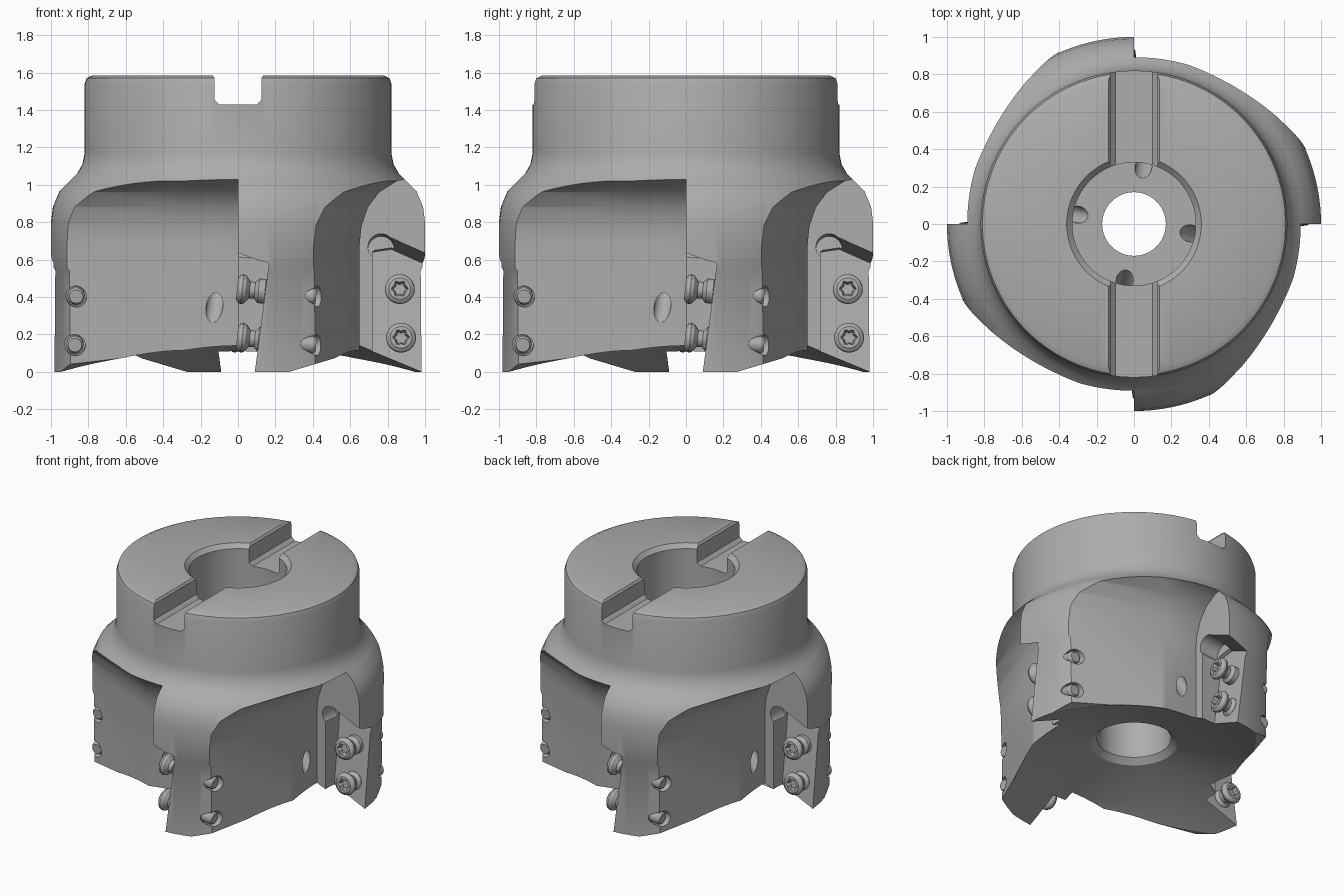
import bpy, bmesh, math
from mathutils import Matrix, Vector

cube = bpy.data.objects.get("Cube")
if cube:
    bpy.data.objects.remove(cube, do_unlink=True)

steel = bpy.data.materials.new("steel_grey")
steel.use_nodes = True
STEEL = (0.42, 0.42, 0.42, 1)
steel.diffuse_color = STEEL
steel.node_tree.nodes["Principled BSDF"].inputs["Base Color"].default_value = STEEL


def make_object(name, bm):
    bmesh.ops.recalc_face_normals(bm, faces=bm.faces)
    mesh = bpy.data.meshes.new(name)
    bm.to_mesh(mesh)
    bm.free()
    mesh.materials.append(steel)
    obj = bpy.data.objects.new(name, mesh)
    bpy.context.collection.objects.link(obj)
    return obj


def loft(bm, sections, closed=False):
    """Skin a list of equal-length point rings, capped unless closed."""
    rings = [[bm.verts.new(p) for p in s] for s in sections]
    n, m = len(rings[0]), len(rings)
    for i in range(m if closed else m - 1):
        a, b = rings[i], rings[(i + 1) % m]
        for j in range(n):
            k = (j + 1) % n
            bm.faces.new((a[j], a[k], b[k], b[j]))
    if not closed:
        bm.faces.new(rings[0])
        bm.faces.new(rings[-1])


def ring(r, z, n, star=1.0):
    """Circle of n points; every other point scaled by star."""
    return [(r * (star if i % 2 else 1) * math.cos(math.tau * i / n),
             r * (star if i % 2 else 1) * math.sin(math.tau * i / n), z) for i in range(n)]


def rod(bm, a, b, r, n=24):
    """Cylinder between two points."""
    a, b = Vector(a), Vector(b)
    rot = (b - a).to_track_quat('Z', 'Y')
    loft(bm, [[p + rot @ Vector(q) for q in ring(r, 0, n)] for p in (a, b)])


def around(bm):
    """Repeat the geometry at the four teeth."""
    geom = bm.verts[:] + bm.edges[:] + bm.faces[:]
    for k in range(1, 4):
        new = bmesh.ops.duplicate(bm, geom=geom)["geom"]
        verts = [v for v in new if isinstance(v, bmesh.types.BMVert)]
        bmesh.ops.rotate(bm, verts=verts, cent=(0, 0, 0), matrix=Matrix.Rotation(k * math.pi / 2, 3, 'Z'))


def cut(target, name, bm):
    """Subtract the geometry from the target."""
    cutter = make_object(name, bm)
    cutter.hide_render = True
    mod = target.modifiers.new(name, 'BOOLEAN')
    mod.operation = 'DIFFERENCE'
    mod.solver = 'EXACT'
    mod.object = cutter
    bpy.context.view_layer.objects.active = target
    bpy.ops.object.modifier_apply(modifier=mod.name)
    bpy.data.objects.remove(cutter, do_unlink=True)


# Turned body with counterbore, through hole and hollow underside
profile = [(.29, .23), (.65, .14), (.985, 0), (.99, .54), (1, .56), (1, .8), (.99, .88),
           (.955, .965), (.9, 1.02), (.86, 1.06), (.832, 1.11), (.82, 1.17), (.82, 1.54),
           (.81, 1.57), (.78, 1.585), (.36, 1.585), (.33, 1.555), (.33, .85), (.17, .85),
           (.17, .62), (.25, .62), (.25, .27)]
bm = bmesh.new()
loft(bm, [ring(r, z, 128) for r, z in profile], closed=True)
body = make_object("cutter_body", bm)

# Drive slot across the top
slot = [(-.1, 1.43), (.1, 1.43), (.125, 1.455), (.125, 1.57), (.14, 1.59), (.14, 1.75),
        (-.14, 1.75), (-.14, 1.59), (-.125, 1.57), (-.125, 1.455)]
bm = bmesh.new()
loft(bm, [[(x, y, z) for x, z in slot] for y in (-1.1, 1.1)])
cut(body, "slot_cutter", bm)

# Chip flutes: upright floor that sweeps outward at the top
flute = [(.65, -.2), (.65, .68), (.66, .78), (.695, .88), (.755, .96), (.85, 1.02),
         (1.0, 1.05), (1.5, 1.07), (1.5, -.2)]
bm = bmesh.new()
loft(bm, [[(x + dx, y, z) for x, z in flute] for y, dx in ((-1.4, -.434), (-.28, 0), (0, 0))])
around(bm)
cut(body, "flute_cutter", bm)

# Insert seats, leaning back with height
front = [(.72, -.2), (.72, .68), (.82, .735), (1.1, .61), (1.1, -.2)]
back = [(.72, -.2), (.72, .64), (.82, .655), (1.1, .53), (1.1, -.2)]
bm = bmesh.new()
loft(bm, [[(x, -.05, z) for x, z in front], [(x, .09 + .13 * z, z) for x, z in back]])
around(bm)
cut(body, "seat_cutter", bm)

# Round corner reliefs at the seats
bm = bmesh.new()
rod(bm, (.765, -.08, .675), (.765, .15, .655), .07)
around(bm)
cut(body, "relief_cutter", bm)

# Sloped relief under the heel of each tooth
heel = [(.24, -.01), (.24, -.2), (.7, -.2), (.7, .128)]
bm = bmesh.new()
loft(bm, [[(x, y, z) for y, z in heel] for x in (.6, 1.1)])
around(bm)
cut(body, "heel_cutter", bm)

# Coolant channels from the counterbore floor to the flutes
start, end = Vector((.667, -.13, .32)), Vector((.3, -.05, .85))
bm = bmesh.new()
rod(bm, start.lerp(end, -.25), start.lerp(end, 1.12), .045)
around(bm)
cut(body, "coolant_cutter", bm)

# Screw exit holes on the back of each tooth
SCREWS = ((.865, .445), (.872, .185))
AXIS = Vector((0, 1, -.1)).normalized()
bm = bmesh.new()
for x, z in SCREWS:
    base = Vector((x, 0, z))
    rod(bm, base + AXIS * .34, base + AXIS * .58, .056)
around(bm)
cut(body, "screw_hole_cutter", bm)

# Clamp screws: star recess, flanged head, neck, collar, shank
rows = [(.034, .03, .72), (.046, .0, .72), (.058, .0, 1), (.074, .012, 1), (.08, .028, 1),
        (.074, .045, 1), (.046, .068, 1), (.044, .095, 1), (.066, .115, 1), (.066, .15, 1),
        (.046, .17, 1), (.046, .41, 1), (.036, .425, 1)]
bm = bmesh.new()
rot = AXIS.to_track_quat('Z', 'Y')
for x, z in SCREWS:
    base = Vector((x, -.005, z))
    sections = []
    for r, d, star in rows:
        if star < 1:
            # six-lobed recess drawn on the same point count as the round rows
            pts = []
            for i in range(24):
                a = math.tau * i / 24
                rr = r * (.87 + .13 * math.cos(6 * a))
                pts.append((rr * math.cos(a), rr * math.sin(a), d))
        else:
            pts = ring(r, d, 24)
        sections.append([base + rot @ Vector(p) for p in pts])
    loft(bm, sections)
around(bm)
screws = make_object("clamp_screws", bm)

# Smooth shading with crisp edges
for obj in (body, screws):
    bpy.ops.object.select_all(action='DESELECT')
    obj.select_set(True)
    bpy.context.view_layer.objects.active = obj
    bpy.ops.object.shade_smooth_by_angle(angle=math.radians(30))
